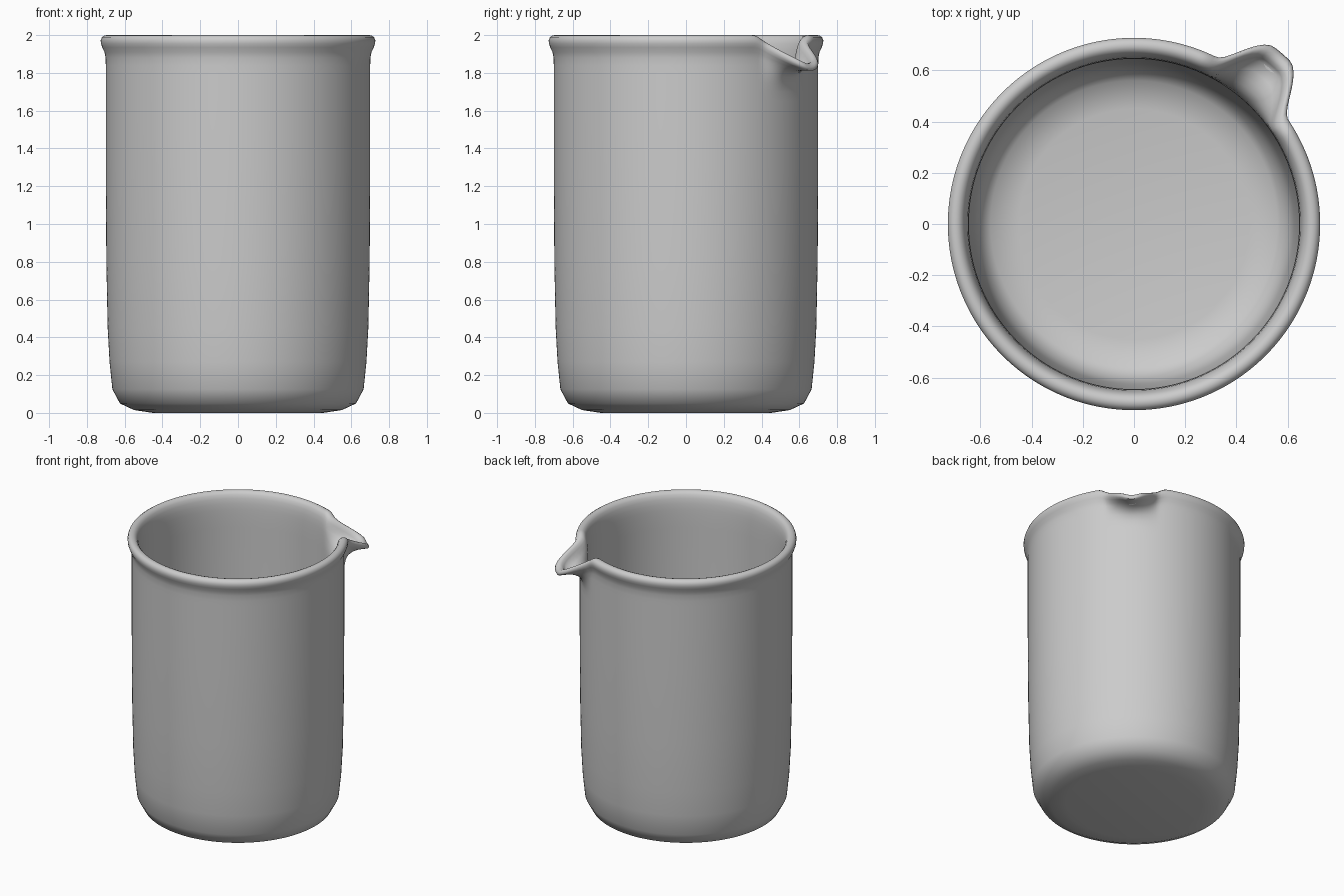
import bpy, bmesh, math

if "Cube" in bpy.data.objects:
    bpy.data.objects.remove(bpy.data.objects["Cube"])

SEG = 240
SPOUT = math.radians(49)

# Wall cross-section (radius, height): outside bottom -> rim -> inside floor
profile = [(0.45, 0.0), (0.55, 0.015), (0.625, 0.05), (0.665, 0.125), (0.68, 0.27),
           (0.69, 0.45), (0.697, 0.8), (0.70, 1.3), (0.70, 1.65), (0.70, 1.7),
           (0.70, 1.75), (0.70, 1.8), (0.70, 1.84), (0.701, 1.88), (0.707, 1.91),
           (0.719, 1.935), (0.726, 1.955), (0.727, 1.972), (0.721, 1.989), (0.707, 1.998),
           (0.693, 2.0), (0.678, 1.995), (0.665, 1.98), (0.656, 1.955), (0.650, 1.92),
           (0.647, 1.88), (0.646, 1.84), (0.645, 1.8), (0.645, 1.75), (0.645, 1.7),
           (0.645, 1.65), (0.645, 1.3), (0.642, 0.8), (0.635, 0.45), (0.625, 0.27),
           (0.605, 0.13), (0.56, 0.075), (0.45, 0.055)]


def smooth(a, b, x):
    t = min(max((x - a) / (b - a), 0), 1)
    return t * t * (3 - 2 * t)


def beaker_point(r, z, angle):
    """Revolved point, pulled outward and down near the pouring lip."""
    off = abs(math.degrees(math.remainder(angle - SPOUT, math.tau)))
    t = min(max((z - 1.68) / 0.28, 0), 1)
    h = t ** 2.2
    out = 1 - smooth(2.5, 15, off)
    drop = 1 - smooth(0, 19, off)
    r += 0.155 * out * h
    z -= 0.15 * drop * h
    return (r * math.cos(angle), r * math.sin(angle), z)


# Beaker body with spout
bm = bmesh.new()
rings = [[bm.verts.new(beaker_point(r, z, math.tau * i / SEG)) for i in range(SEG)]
         for r, z in profile]
for a, b in zip(rings, rings[1:]):
    for i in range(SEG):
        j = (i + 1) % SEG
        bm.faces.new((a[i], a[j], b[j], b[i]))
bm.faces.new(rings[0][::-1])
bm.faces.new(rings[-1])
bmesh.ops.recalc_face_normals(bm, faces=bm.faces)
mesh = bpy.data.meshes.new("beaker")
bm.to_mesh(mesh)
bm.free()
beaker = bpy.data.objects.new("beaker", mesh)
bpy.context.collection.objects.link(beaker)
bpy.context.view_layer.objects.active = beaker
beaker.select_set(True)
bpy.ops.object.shade_smooth_by_angle(angle=math.radians(60))
